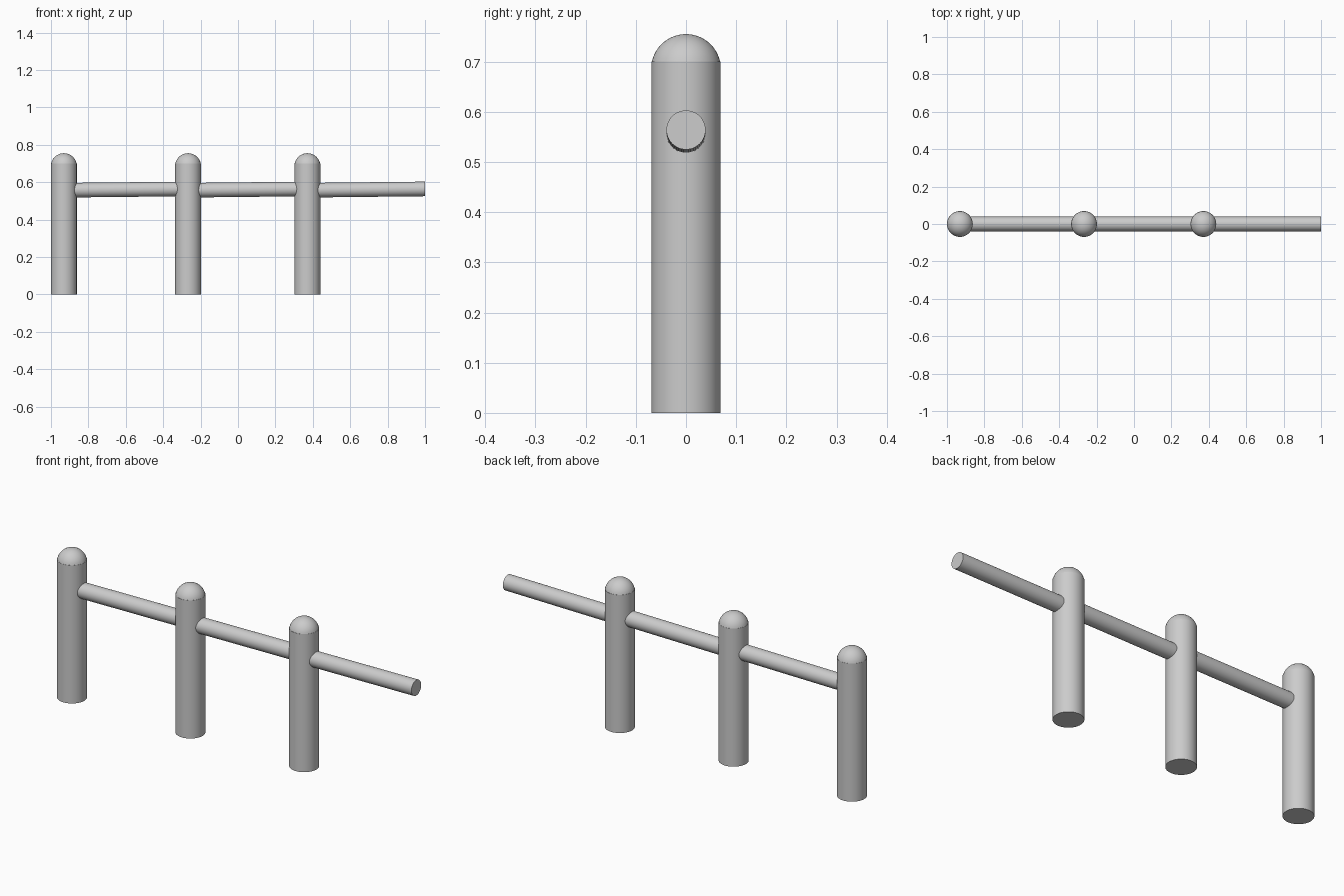
import bpy, bmesh, math
from mathutils import Vector

if "Cube" in bpy.data.objects:
    bpy.data.objects.remove(bpy.data.objects["Cube"])

POST_R, POST_H, TOP = 0.069, 0.70, 0.755
RAIL_R = 0.039
POST_X = [-0.931, -0.267, 0.371]


def finish(bm, name):
    bmesh.ops.recalc_face_normals(bm, faces=bm.faces)
    mesh = bpy.data.meshes.new(name)
    bm.to_mesh(mesh)
    bm.free()
    ob = bpy.data.objects.new(name, mesh)
    bpy.context.collection.objects.link(ob)
    bpy.context.view_layer.objects.active = ob
    ob.select_set(True)
    bpy.ops.object.shade_smooth_by_angle(angle=math.radians(25))
    ob.select_set(False)
    return ob


# Bollard: straight shaft with a shallow spherical cap, lathed round z
def post(name, x):
    bm = bmesh.new()
    cap_r = POST_R - 0.001
    h = TOP - POST_H
    sphere_r = (cap_r ** 2 + h ** 2) / (2 * h)
    a0 = math.asin((sphere_r - h) / sphere_r)
    profile = [(0, 0), (POST_R, 0), (POST_R, POST_H)]
    for i in range(13):
        a = a0 + (math.pi / 2 - a0) * i / 12
        profile.append((sphere_r * math.cos(a), TOP - sphere_r + sphere_r * math.sin(a)))
    verts = [bm.verts.new((r, 0, z)) for r, z in profile]
    edges = [bm.edges.new(pair) for pair in zip(verts, verts[1:])]
    bmesh.ops.spin(bm, geom=verts + edges, cent=(0, 0, 0), axis=(0, 0, 1),
                   angle=math.tau, steps=48, use_duplicate=False)
    bmesh.ops.remove_doubles(bm, verts=bm.verts, dist=1e-5)
    finish(bm, name).location.x = x


# Rail: slightly rising bar between two points
def rail(name, start, end):
    start, end = Vector(start), Vector(end)
    d = end - start
    bm = bmesh.new()
    bmesh.ops.create_cone(bm, cap_ends=True, segments=48, radius1=RAIL_R,
                          radius2=RAIL_R, depth=d.length)
    ob = finish(bm, name)
    ob.location = (start + end) / 2
    ob.rotation_euler = d.to_track_quat('Z', 'Y').to_euler()


ends = POST_X[1:] + [1.0]
for i, (x, x_end) in enumerate(zip(POST_X, ends), 1):
    post(f"post_{i}", x)
    rail(f"rail_{i}", (x, 0, 0.557), (x_end, 0, 0.564))
